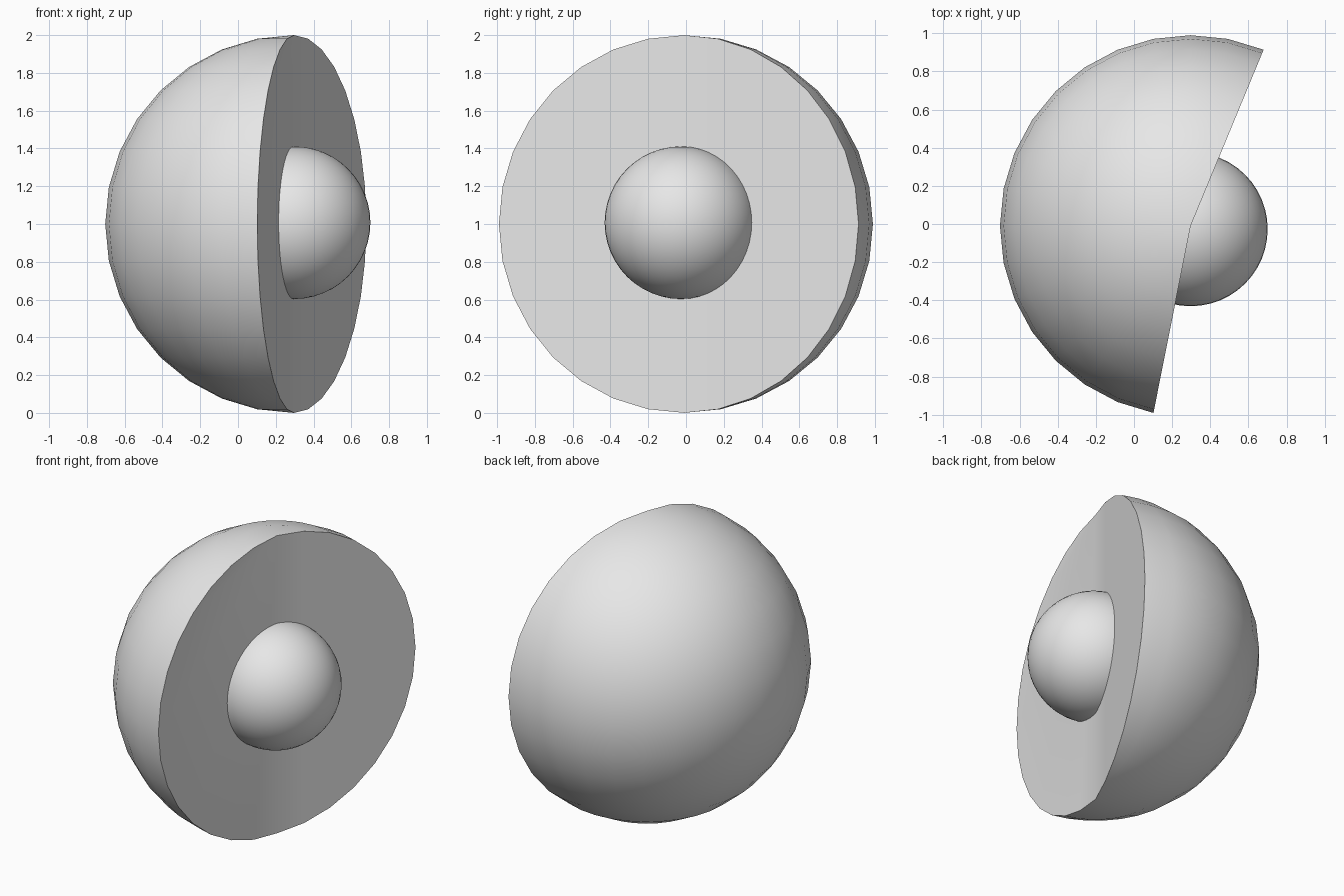
import bpy, bmesh
from math import atan2, radians, tau

if "Cube" in bpy.data.objects:
    bpy.data.objects.remove(bpy.data.objects["Cube"], do_unlink=True)

# One plain grey for everything
grey = bpy.data.materials.new("light_grey")
grey.use_nodes = True
grey.diffuse_color = (0.8, 0.8, 0.8, 1)
grey.node_tree.nodes["Principled BSDF"].inputs["Base Color"].default_value = (0.8, 0.8, 0.8, 1)


def add_object(name, bm, location):
    bmesh.ops.recalc_face_normals(bm, faces=bm.faces[:])
    mesh = bpy.data.meshes.new(name)
    bm.to_mesh(mesh)
    bm.free()
    mesh.materials.append(grey)
    obj = bpy.data.objects.new(name, mesh)
    obj.location = location
    bpy.context.collection.objects.link(obj)
    bpy.ops.object.select_all(action="DESELECT")
    obj.select_set(True)
    bpy.context.view_layer.objects.active = obj
    bpy.ops.object.shade_smooth_by_angle(angle=radians(30))


def heading(co):
    return atan2(co.y, co.x) % tau


# Outer body: sphere with a wedge removed between two meridians
START, END = radians(67.5), radians(258.75)
bm = bmesh.new()
bmesh.ops.create_uvsphere(bm, u_segments=32, v_segments=16, radius=1)
cut = [f for f in bm.faces if not START < heading(f.calc_center_median()) < END]
bmesh.ops.delete(bm, geom=cut, context="FACES")

# Close each cut with a flat half disc running from pole to pole
for angle in (START, END):
    rim = [v for v in bm.verts
           if v.co.xy.length < 0.001 or abs(heading(v.co) - angle) < 0.01]
    bm.faces.new(sorted(rim, key=lambda v: v.co.z))
add_object("cut_outer_sphere", bm, (0.297, -0.01, 1))

# Inner core bulging out of the cut
bm = bmesh.new()
bmesh.ops.create_uvsphere(bm, u_segments=48, v_segments=24, radius=0.404)
add_object("inner_core", bm, (0.297, -0.027, 1.007))
